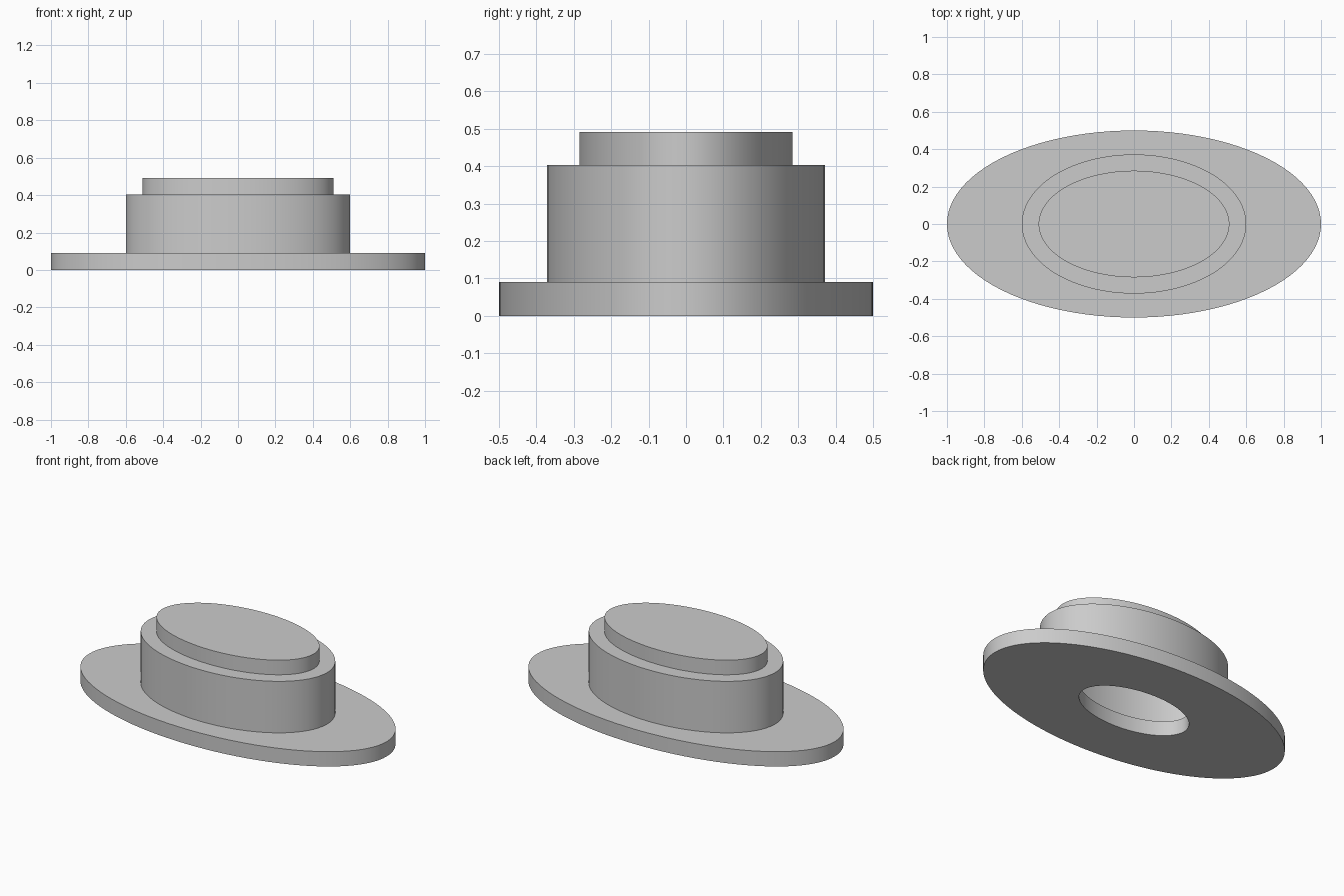
import bpy, bmesh, math

SEGMENTS = 96

cube = bpy.data.objects.get("Cube")
if cube:
    bpy.data.objects.remove(cube, do_unlink=True)

grey = bpy.data.materials.new("light_grey")
grey.use_nodes = True
grey.diffuse_color = (0.6, 0.6, 0.6, 1)
grey.node_tree.nodes["Principled BSDF"].inputs["Base Color"].default_value = grey.diffuse_color


def ellipse_part(name, outer, bottom, top, inner=None):
    """Upright elliptical disc, or a tube when inner radii are given."""
    bm = bmesh.new()

    def ring(radii, z):
        angles = [math.tau * i / SEGMENTS for i in range(SEGMENTS)]
        return [bm.verts.new((radii[0] * math.cos(a), radii[1] * math.sin(a), z)) for a in angles]

    def bridge(p, q):
        for i in range(SEGMENTS):
            j = (i + 1) % SEGMENTS
            bm.faces.new((p[i], p[j], q[j], q[i]))

    low, high = ring(outer, bottom), ring(outer, top)
    bridge(low, high)
    if inner:
        inner_high, inner_low = ring(inner, top), ring(inner, bottom)
        bridge(high, inner_high)
        bridge(inner_high, inner_low)
        bridge(inner_low, low)
    else:
        bm.faces.new(high)
        bm.faces.new(low[::-1])
    bmesh.ops.recalc_face_normals(bm, faces=bm.faces)

    mesh = bpy.data.meshes.new(name)
    bm.to_mesh(mesh)
    bm.free()
    mesh.materials.append(grey)
    obj = bpy.data.objects.new(name, mesh)
    bpy.context.collection.objects.link(obj)
    bpy.ops.object.select_all(action='DESELECT')
    obj.select_set(True)
    bpy.context.view_layer.objects.active = obj
    bpy.ops.object.shade_smooth_by_angle(angle=math.radians(30))
    return obj


# Wide flat brim with an oval opening underneath
ellipse_part("brim", (1.0, 0.5), 0, 0.09, inner=(0.36, 0.195))
# Hollow crown wall, seated slightly into the brim
ellipse_part("crown", (0.6, 0.372), 0.08, 0.403, inner=(0.51, 0.285))
# Raised lid that closes the crown
ellipse_part("lid", (0.51, 0.285), 0.40, 0.492)
